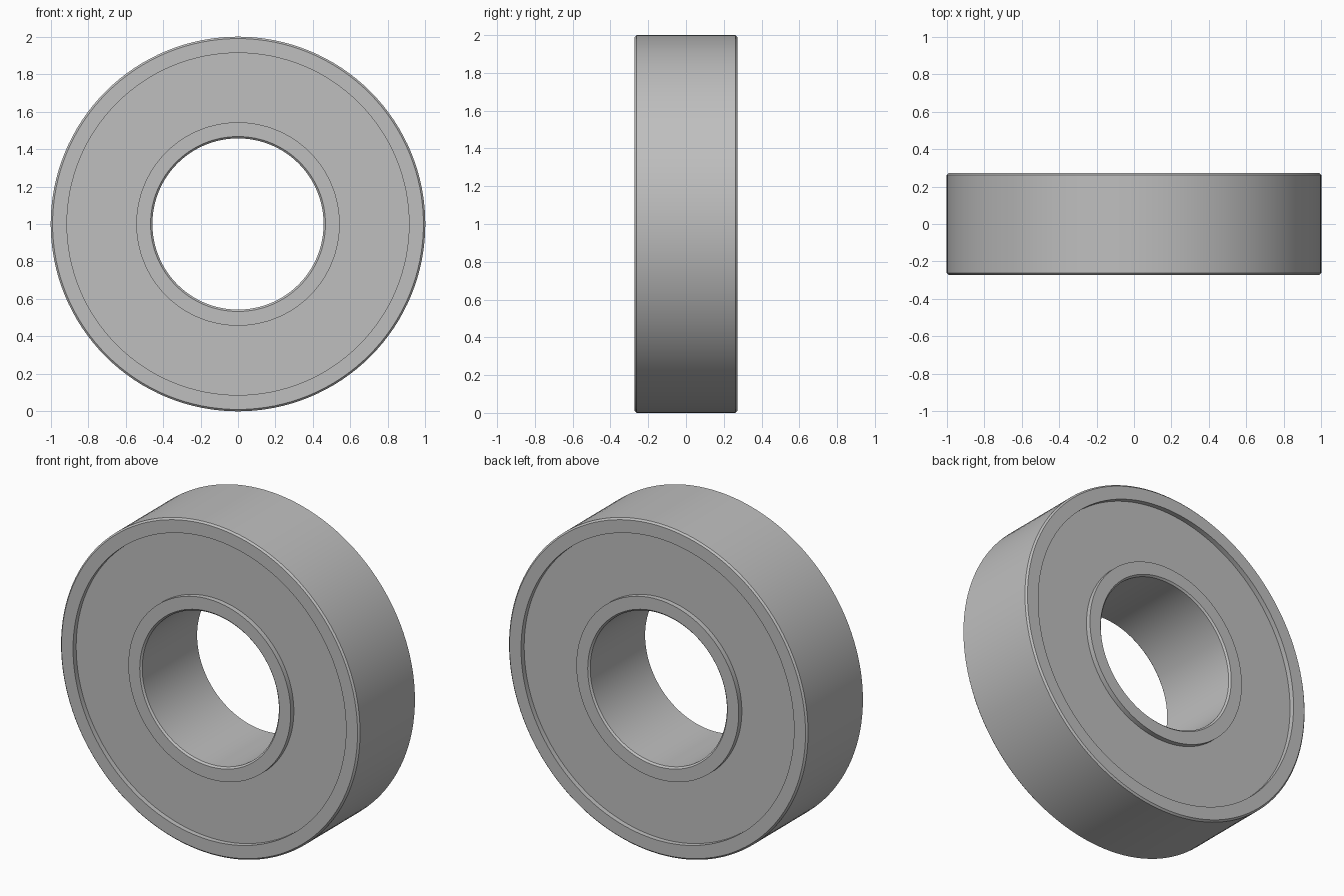
import bpy
import bmesh
import math
from mathutils import Vector

if "Cube" in bpy.data.objects:
    bpy.data.objects.remove(bpy.data.objects["Cube"], do_unlink=True)

SEGMENTS = 128
HALF_WIDTH = 0.272
RECESS = 0.03
CHAMFER = 0.01
CENTRE = Vector((0, 0, 1))

steel = bpy.data.materials.new("steel grey")
steel.use_nodes = True
steel.diffuse_color = (0.52, 0.52, 0.52, 1)
steel.node_tree.nodes["Principled BSDF"].inputs["Base Color"].default_value = steel.diffuse_color


def lathe(name, profile):
    """Revolve a closed (radius, depth) profile about the y axis."""
    bm = bmesh.new()
    verts = [bm.verts.new((r, y, 0)) for r, y in profile]
    edges = [bm.edges.new((v, verts[i - 1])) for i, v in enumerate(verts)]
    bmesh.ops.spin(bm, geom=verts + edges, cent=(0, 0, 0), axis=(0, 1, 0),
                   angle=math.tau, steps=SEGMENTS, use_merge=True)
    bmesh.ops.remove_doubles(bm, verts=bm.verts, dist=0.0001)
    bmesh.ops.recalc_face_normals(bm, faces=bm.faces)
    mesh = bpy.data.meshes.new(name)
    bm.to_mesh(mesh)
    bm.free()
    mesh.materials.append(steel)
    obj = bpy.data.objects.new(name, mesh)
    obj.location = CENTRE
    bpy.context.collection.objects.link(obj)
    bpy.ops.object.select_all(action='DESELECT')
    obj.select_set(True)
    bpy.context.view_layer.objects.active = obj
    bpy.ops.object.shade_smooth_by_angle(angle=math.radians(30))
    return obj


def race(name, exposed, hidden):
    """Ring with its exposed rim chamfered and its shield side square."""
    step = math.copysign(CHAMFER, hidden - exposed)
    h = HALF_WIDTH
    lathe(name, [(hidden, -h), (exposed + step, -h), (exposed, -h + CHAMFER),
                 (exposed, h - CHAMFER), (exposed + step, h), (hidden, h)])


# Outer and inner rings
race("outer_ring", 1.0, 0.913)
race("inner_ring", 0.457, 0.543)

# Recessed shields closing the gap on both sides
for name, side in (("front_shield", -1), ("back_shield", 1)):
    face = side * (HALF_WIDTH - RECESS)
    back = face - side * 0.04
    lathe(name, [(0.535, face), (0.92, face), (0.92, back), (0.535, back)])
